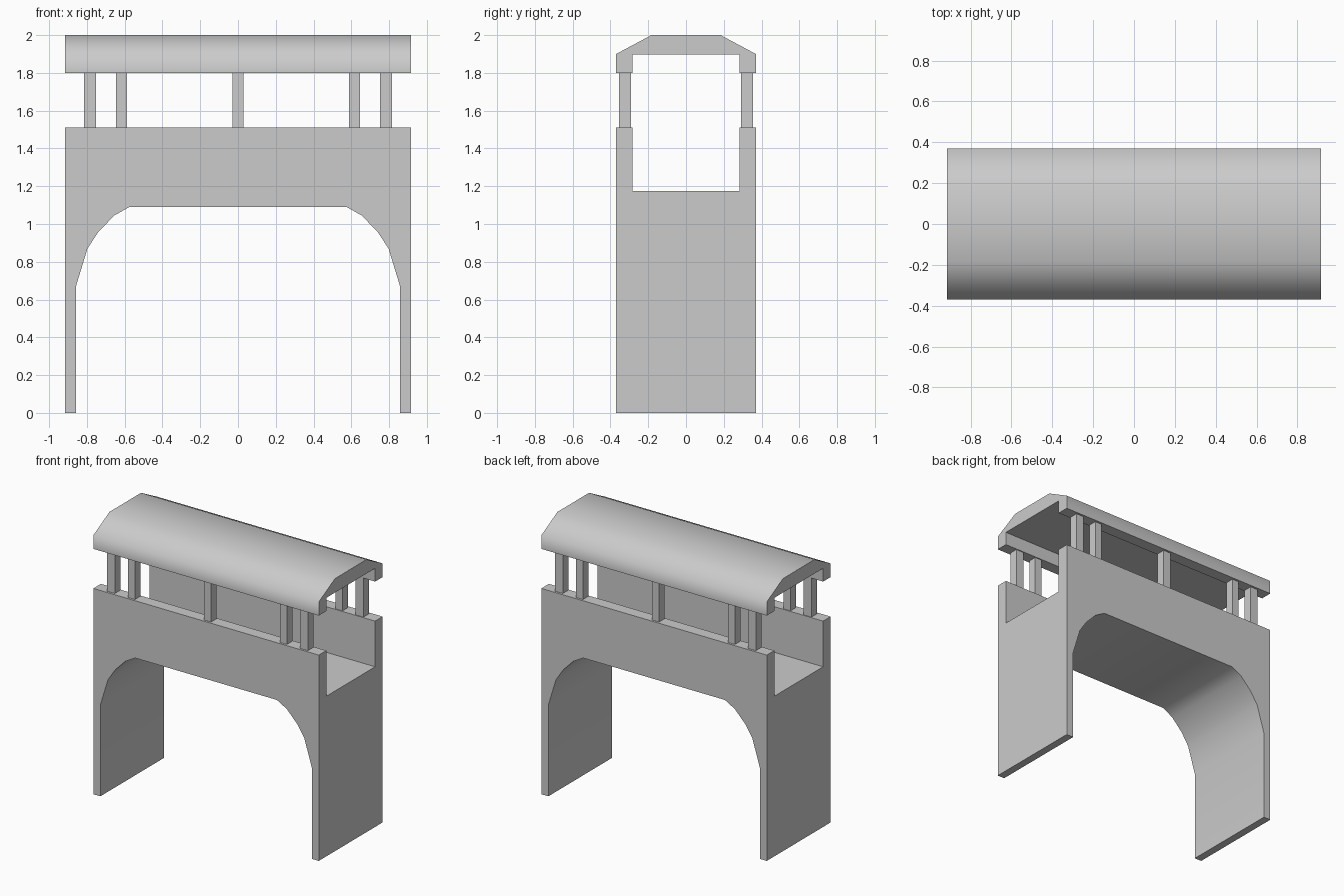
import bpy
import bmesh
import math

if "Cube" in bpy.data.objects:
    bpy.data.objects.remove(bpy.data.objects["Cube"])

HALF_X, HALF_Y = 0.915, 0.37   # half length and half width
WALL_Y = 0.283                 # inner side of parapets and eaves
DECK_Z, WALL_Z, EAVE_Z = 1.175, 1.51, 1.80


def mirrored(half):
    """Close a half outline by reflecting it about zero."""
    return half + [(-u, z) for u, z in reversed(half)]


def prism(name, outline, axis, half_depth):
    """Extrude an outline of (u, z) points along the x or y axis."""
    def place(u, z):
        return (u, -half_depth, z) if axis == 'Y' else (-half_depth, u, z)
    bm = bmesh.new()
    face = bm.faces.new([bm.verts.new(place(u, z)) for u, z in outline])
    ext = bmesh.ops.extrude_face_region(bm, geom=[face])
    move = (0, 2 * half_depth, 0) if axis == 'Y' else (2 * half_depth, 0, 0)
    bmesh.ops.translate(bm, vec=move,
                        verts=[g for g in ext['geom'] if isinstance(g, bmesh.types.BMVert)])
    bmesh.ops.recalc_face_normals(bm, faces=bm.faces)
    mesh = bpy.data.meshes.new(name)
    bm.to_mesh(mesh)
    bm.free()
    obj = bpy.data.objects.new(name, mesh)
    bpy.context.collection.objects.link(obj)
    return obj


def activate(obj):
    bpy.ops.object.select_all(action='DESELECT')
    obj.select_set(True)
    bpy.context.view_layer.objects.active = obj


def smooth(obj, degrees):
    activate(obj)
    bpy.ops.object.shade_smooth_by_angle(angle=math.radians(degrees))


# Arched gate body with legs
body = prism("arch_body", mirrored([
    (HALF_X, WALL_Z), (HALF_X, 0), (0.858, 0), (0.858, 0.67), (0.797, 0.87),
    (0.74, 0.957), (0.655, 1.045), (0.575, 1.09)]), 'Y', HALF_Y)

# Walkway trough cut through the top, open at both ends
cutter = prism("walkway_cutter", mirrored([(WALL_Y, DECK_Z), (WALL_Y, 1.7)]), 'X', 1.1)
cutter.hide_render = True
cut = body.modifiers.new("walkway", 'BOOLEAN')
cut.operation = 'DIFFERENCE'
cut.solver = 'EXACT'
cut.object = cutter
activate(body)
bpy.ops.object.modifier_apply(modifier=cut.name)
bpy.data.objects.remove(cutter)
smooth(body, 35)

# Canopy roof with sloped sides and hanging eaves
roof = prism("canopy_roof", mirrored([
    (0.183, 2.0), (HALF_Y, 1.9), (HALF_Y, EAVE_Z), (WALL_Y, EAVE_Z), (WALL_Y, 1.897)]),
    'X', HALF_X)
smooth(roof, 65)

# Posts holding the roof, five on each side; the outer ones lean a little
for side, y in (("front", -0.322), ("back", 0.322)):
    for i, (left, right) in enumerate([(-0.815, -0.752), (-0.645, -0.588), (-0.03, 0.03),
                                       (0.588, 0.645), (0.752, 0.815)]):
        post = prism(f"{side}_post_{i + 1}",
                     [(left, WALL_Z), (right, WALL_Z), (right, EAVE_Z), (left, EAVE_Z)],
                     'Y', 0.032)
        post.location.y = y
